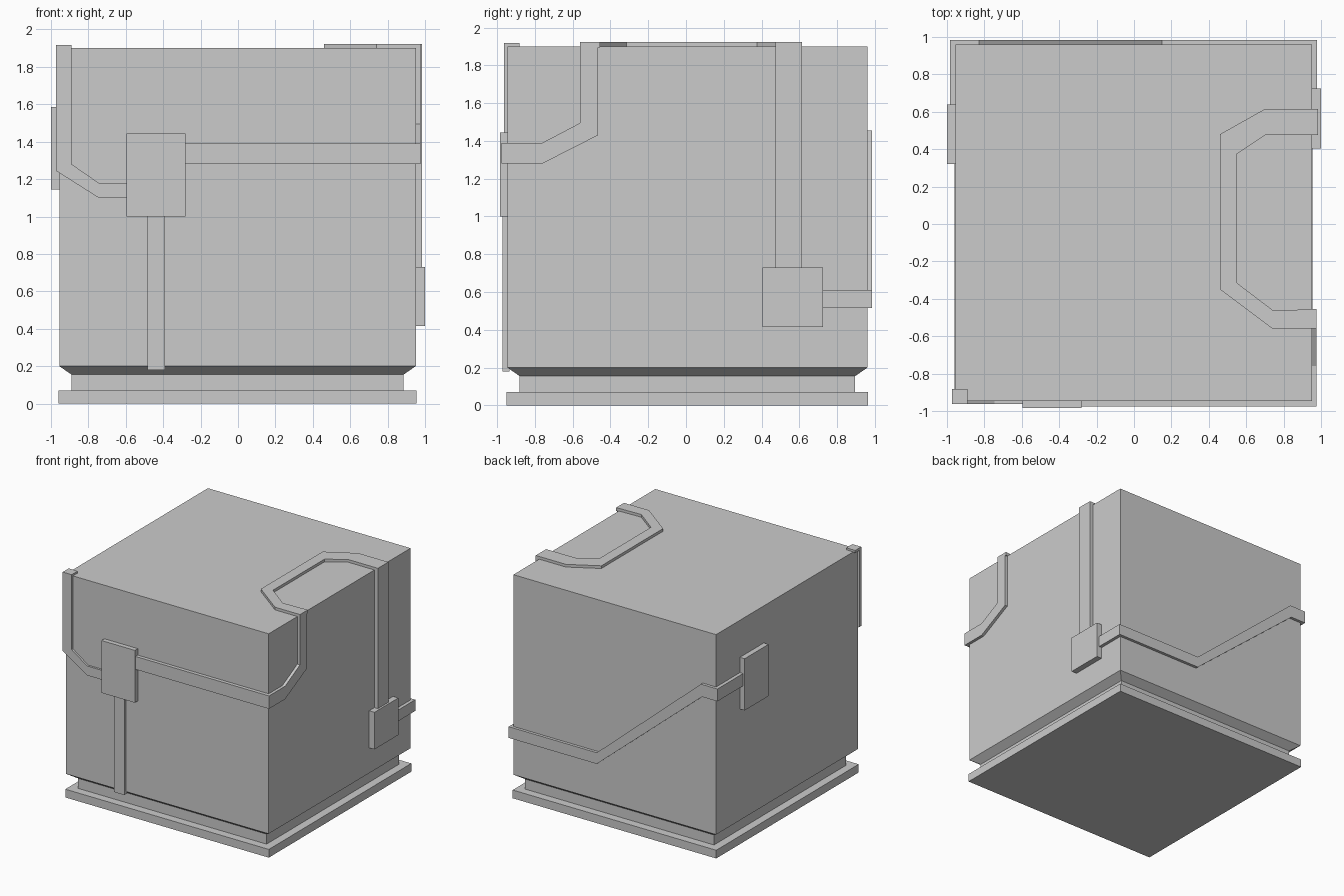
import bpy, bmesh


def finish(name, bm):
    bmesh.ops.recalc_face_normals(bm, faces=bm.faces)
    me = bpy.data.meshes.new(name)
    bm.to_mesh(me)
    bm.free()
    ob = bpy.data.objects.new(name, me)
    bpy.context.collection.objects.link(ob)
    return ob


def plate(name, axis, outline, lo, hi):
    """Extrude a 2D outline along one axis (outline uses the other two in order)."""
    bm = bmesh.new()

    def ring(d):
        pts = []
        for p in outline:
            c = list(p)
            c.insert("xyz".index(axis), d)
            pts.append(bm.verts.new(c))
        return pts
    a, b = ring(lo), ring(hi)
    n = len(a)
    bm.faces.new(a)
    bm.faces.new(b[::-1])
    for i in range(n):
        bm.faces.new((a[i], a[(i + 1) % n], b[(i + 1) % n], b[i]))
    return finish(name, bm)


def rect(u0, u1, v0, v1):
    return [(u0, v0), (u1, v0), (u1, v1), (u0, v1)]


# Crate body: base lip, recessed neck, chamfer and main block as stacked square rings
CX, CY = -0.0025, 0.0075
bm = bmesh.new()
rings = []
for h, z in [(0.957, 0), (0.957, 0.07), (0.888, 0.07), (0.888, 0.155),
             (0.953, 0.2), (0.953, 1.9)]:
    rings.append([bm.verts.new((CX + sx * h, CY + sy * h, z))
                  for sx, sy in ((-1, -1), (1, -1), (1, 1), (-1, 1))])
bm.faces.new(rings[0][::-1])
bm.faces.new(rings[-1])
for a, b in zip(rings, rings[1:]):
    for i in range(4):
        j = (i + 1) % 4
        bm.faces.new((a[i], a[j], b[j], b[i]))
finish("body", bm)

# Front face: junction box, drop strip, right band, left band with corner tab
plate("front_box", "y", rect(-0.595, -0.28, 1.0, 1.445), -0.985, -0.94)
plate("front_drop_strip", "y", rect(-0.485, -0.39, 0.18, 1.0), -0.97, -0.935)
plate("front_band", "y", rect(-0.28, 0.975, 1.28, 1.39), -0.976, -0.94)
plate("front_left_band", "y",
      [(-0.595, 1.10), (-0.745, 1.10), (-0.974, 1.245), (-0.974, 1.9),
       (-0.89, 1.9), (-0.89, 1.28), (-0.745, 1.18), (-0.595, 1.18)],
      -0.963, -0.94)
plate("top_corner_tab", "z", rect(-0.974, -0.89, -0.963, -0.882), 1.895, 1.917)

# Right face: angled band, riser, junction box and link to the back
plate("right_band", "x",
      [(-0.976, 1.28), (-0.76, 1.28), (-0.465, 1.43), (-0.465, 1.9),
       (-0.56, 1.9), (-0.56, 1.495), (-0.76, 1.39), (-0.976, 1.39)],
      0.945, 0.975)
plate("right_riser", "x", rect(0.475, 0.615, 0.73, 1.9), 0.945, 0.983)
plate("right_box", "x", rect(0.405, 0.725, 0.415, 0.73), 0.945, 1.0)
plate("right_link", "x", rect(0.725, 0.985, 0.515, 0.61), 0.945, 0.978)

# Top: C-shaped band joining the two right-hand strips
plate("top_band", "z",
      [(0.975, -0.56), (0.74, -0.56), (0.46, -0.35), (0.46, 0.48),
       (0.70, 0.615), (0.983, 0.615), (0.983, 0.475), (0.70, 0.475),
       (0.55, 0.375), (0.55, -0.315), (0.745, -0.463), (0.975, -0.455)],
      1.895, 1.923)

# Back face: diagonal band running up to the left side
plate("back_band", "y",
      [(0.978, 0.61), (0.15, 0.61), (-0.83, 1.455), (-0.985, 1.455),
       (-0.985, 1.35), (-0.84, 1.35), (0.15, 0.515), (0.978, 0.515)],
      0.955, 0.985)

# Left face: link and junction box
plate("left_link", "x", rect(0.64, 0.985, 1.35, 1.455), -0.985, -0.95)
plate("left_box", "x", rect(0.32, 0.64, 1.145, 1.585), -1.0, -0.95)
